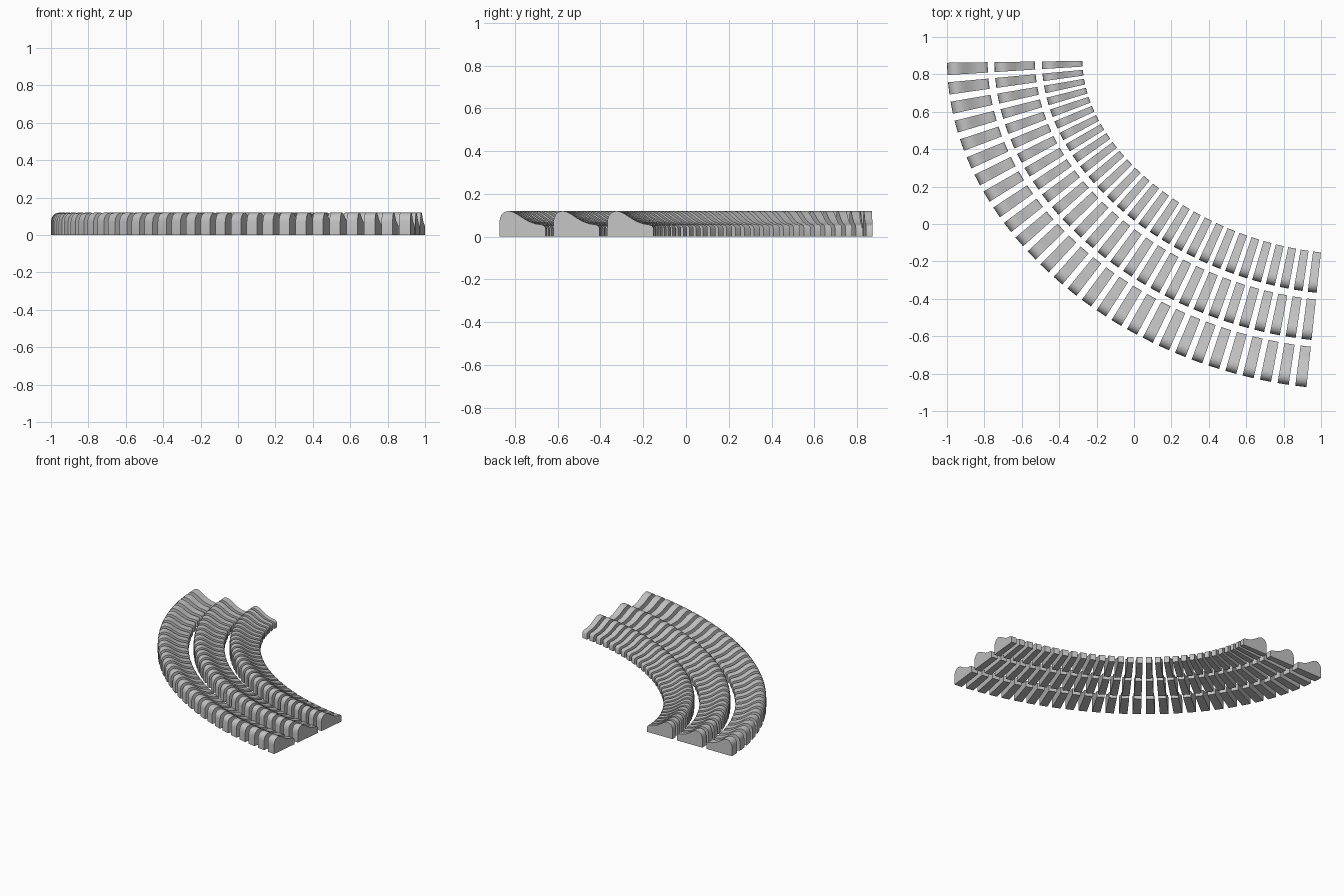
import bpy, bmesh, math
from mathutils import Vector
from mathutils.geometry import interpolate_bezier

cube = bpy.data.objects.get("Cube")
if cube:
    bpy.data.objects.remove(cube)

SLATS = 29
FILL = 0.63          # share of each step that is solid
ROW_STEP = 0.2535    # spacing of the rows across the bend
BASE = 0.23          # offset line along which slats are evenly spaced

grey = bpy.data.materials.new("plain_grey")
grey.use_nodes = True
colour = (0.55, 0.55, 0.55, 1)
grey.diffuse_color = colour
grey.node_tree.nodes["Principled BSDF"].inputs["Base Color"].default_value = colour

# Outer edge of the bend, with the inward normal at every sample
start, end = Vector((-1, 0.862, 0)), Vector((0.922, -0.872, 0))
t_start = Vector((0.014, -1, 0)).normalized()
t_end = Vector((0.994, -0.107, 0)).normalized()
path = interpolate_bezier(start, start + t_start * 0.9, end - t_end, end, 600)
tangents = [(path[min(i + 1, 599)] - path[max(i - 1, 0)]).normalized() for i in range(600)]
tangents[0], tangents[-1] = t_start, t_end
normals = [Vector((-t.y, t.x, 0)) for t in tangents]

# Running length along the base line
lengths = [0.0]
for i in range(1, 600):
    a = path[i - 1] + normals[i - 1] * BASE
    b = path[i] + normals[i] * BASE
    lengths.append(lengths[-1] + (b - a).length)
pitch = lengths[-1] / (SLATS - 1 + FILL)


def frame(distance):
    """Point on the outer edge and inward normal at a base-line distance."""
    i = next((k for k in range(1, 600) if lengths[k] >= distance), 599)
    f = (distance - lengths[i - 1]) / (lengths[i] - lengths[i - 1])
    f = min(max(f, 0), 1)
    return path[i - 1].lerp(path[i], f), normals[i - 1].lerp(normals[i], f).normalized()


# Slat cross-section: rounded high back falling to a low front lip
profile = [(0, 0), (0, 0.07), (0.003, 0.088), (0.011, 0.104), (0.024, 0.115),
           (0.043, 0.12), (0.062, 0.116), (0.082, 0.106), (0.11, 0.087),
           (0.14, 0.07), (0.17, 0.06), (0.2, 0.055), (0.211, 0.05),
           (0.217, 0.04), (0.217, 0)]


def build_row(name, offset):
    bm = bmesh.new()
    for k in range(SLATS):
        rings = []
        for s in (k * pitch, (k + FILL) * pitch):
            p, n = frame(s)
            rings.append([bm.verts.new(p + n * (offset + u) + Vector((0, 0, z)))
                          for u, z in profile])
        first, last = rings
        bm.faces.new(first)
        bm.faces.new(last[::-1])
        for i in range(len(profile)):
            j = (i + 1) % len(profile)
            bm.faces.new((first[i], last[i], last[j], first[j]))
    bmesh.ops.recalc_face_normals(bm, faces=bm.faces)
    mesh = bpy.data.meshes.new(name)
    bm.to_mesh(mesh)
    bm.free()
    mesh.materials.append(grey)
    obj = bpy.data.objects.new(name, mesh)
    bpy.context.collection.objects.link(obj)
    bpy.ops.object.select_all(action='DESELECT')
    obj.select_set(True)
    bpy.context.view_layer.objects.active = obj
    bpy.ops.object.shade_smooth_by_angle(angle=math.radians(35))


# Three concentric rows of slats
for r, name in enumerate(("outer_slat_row", "middle_slat_row", "inner_slat_row")):
    build_row(name, r * ROW_STEP)
